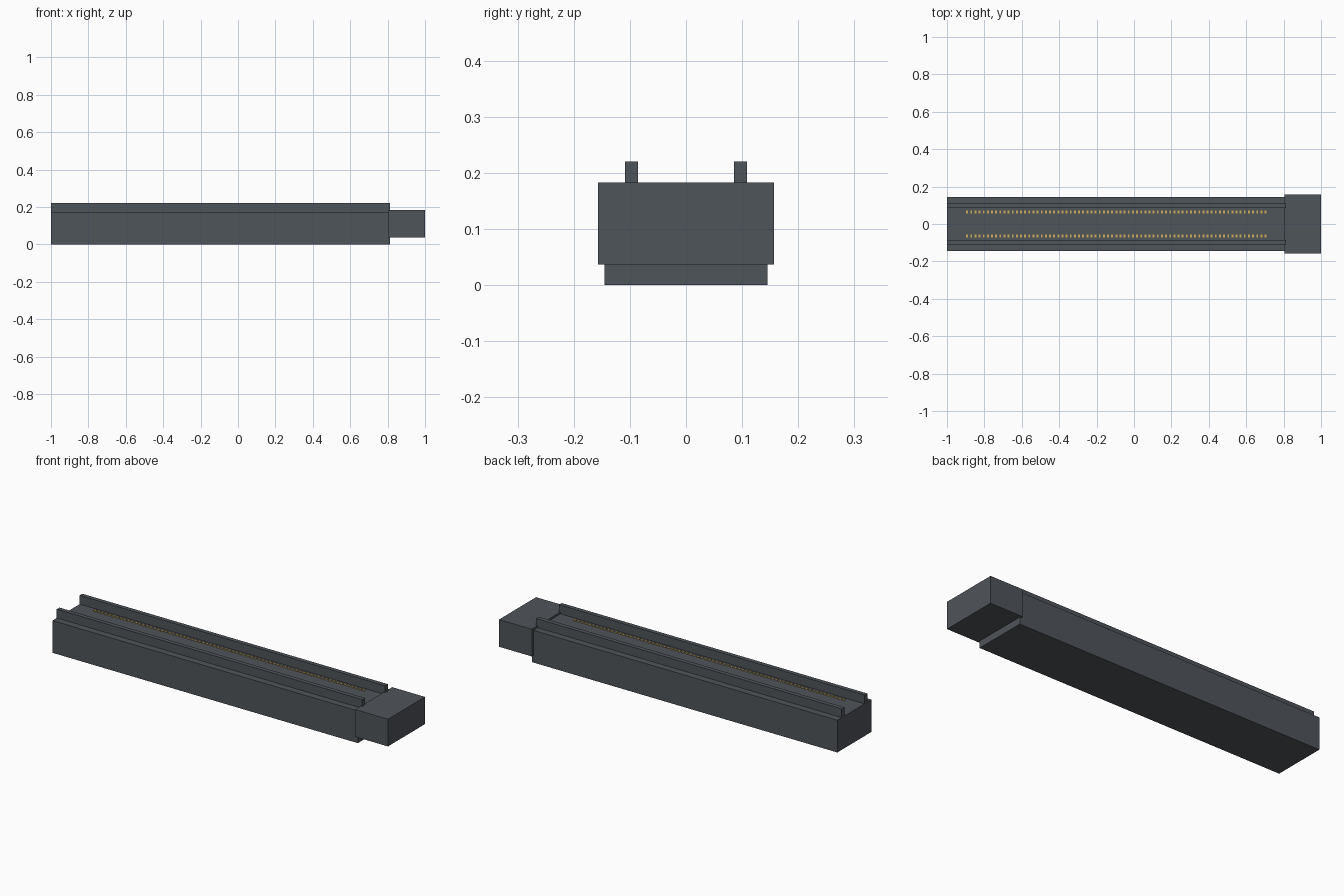
import bpy, bmesh
from mathutils import Matrix, Vector

cube = bpy.data.objects.get("Cube")
if cube:
    bpy.data.objects.remove(cube)


def material(name, rgb):
    m = bpy.data.materials.new(name)
    m.use_nodes = True
    color = (*rgb, 1)
    m.diffuse_color = color
    m.node_tree.nodes["Principled BSDF"].inputs["Base Color"].default_value = color
    return m


def boxes(name, mat, bounds):
    """One object made of boxes, each given as (low corner, high corner)."""
    bm = bmesh.new()
    for low, high in bounds:
        low, high = Vector(low), Vector(high)
        place = Matrix.Translation((low + high) / 2) @ Matrix.Diagonal((*(high - low), 1))
        bmesh.ops.create_cube(bm, size=1, matrix=place)
    mesh = bpy.data.meshes.new(name)
    bm.to_mesh(mesh)
    bm.free()
    mesh.materials.append(mat)
    obj = bpy.data.objects.new(name, mesh)
    bpy.context.collection.objects.link(obj)
    return obj


plastic = material("slate plastic", (0.078, 0.089, 0.103))
gold = material("gold contact", (0.60, 0.42, 0.10))

LEFT_END = 0.813
TOP = 0.173

# Long housing and the wider latch block at its end
boxes("housing", plastic, [((-1, -0.145, 0), (LEFT_END, 0.145, TOP))])
boxes("end_block", plastic, [((0.805, -0.157, 0.037), (1, 0.157, 0.183))])

# Guide rails along both sides
for side, name in ((-1, "front_rail"), (1, "back_rail")):
    y = side * 0.097
    boxes(name, plastic, [((-1, y - 0.0115, TOP), (LEFT_END, y + 0.0115, 0.22))])

# Two rows of small contacts on the floor between the rails
COUNT, FIRST, LAST = 73, -0.892, 0.703
for side, name in ((-1, "front_contacts"), (1, "back_contacts")):
    y = side * 0.064
    pins = []
    for i in range(COUNT):
        x = FIRST + (LAST - FIRST) * i / (COUNT - 1)
        pins.append(((x - 0.005, y - 0.008, TOP - 0.003), (x + 0.005, y + 0.008, TOP + 0.004)))
    boxes(name, gold, pins)
